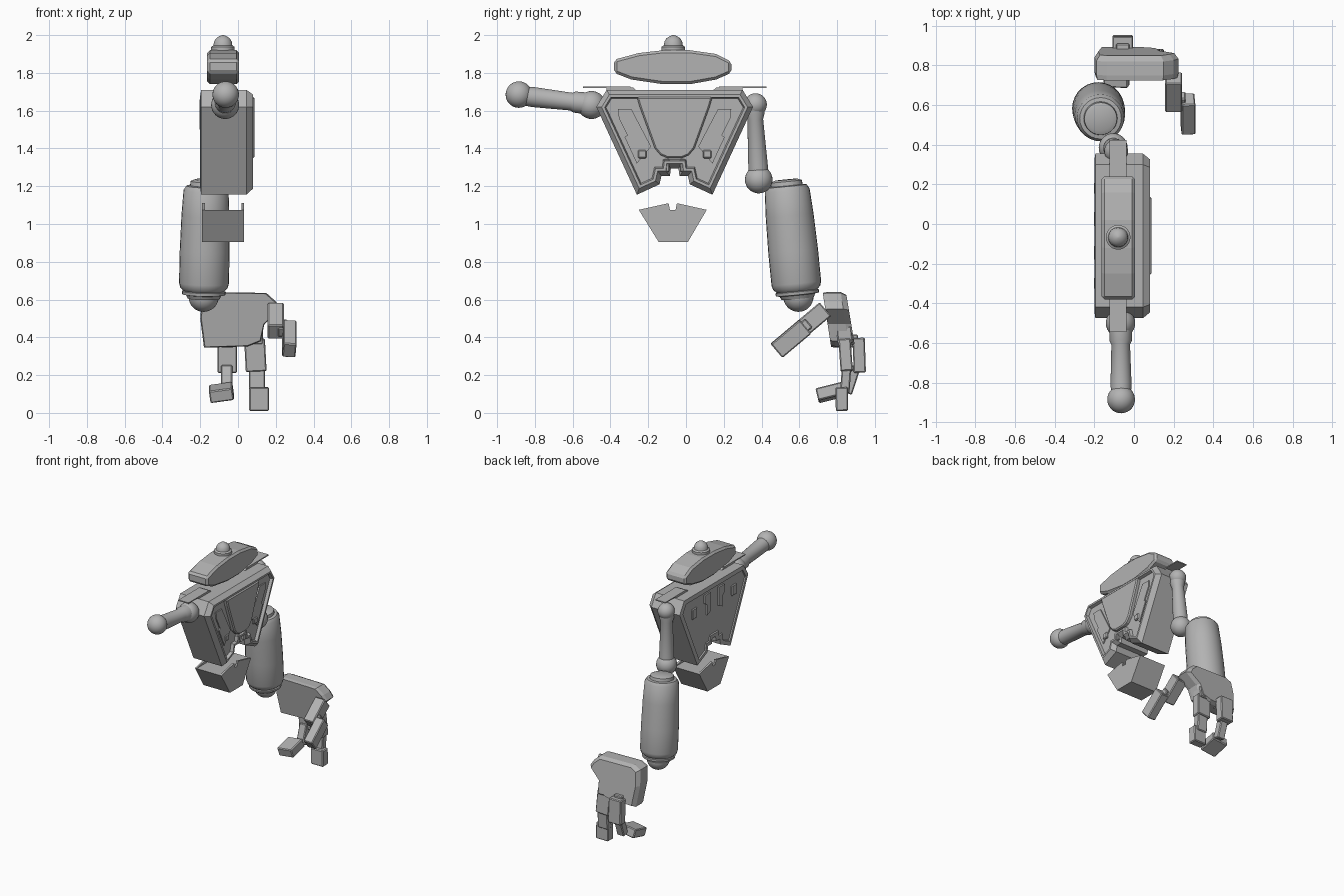
import bpy, bmesh, math
from mathutils import Vector, Matrix

if "Cube" in bpy.data.objects:
    bpy.data.objects.remove(bpy.data.objects["Cube"])

grey = bpy.data.materials.new("mid grey")
grey.diffuse_color = (0.45, 0.45, 0.45, 1)
grey.use_nodes = True
grey.node_tree.nodes["Principled BSDF"].inputs["Base Color"].default_value = grey.diffuse_color


def finish(name, bm, bevel=0, smooth=False):
    bmesh.ops.recalc_face_normals(bm, faces=bm.faces)
    me = bpy.data.meshes.new(name)
    bm.to_mesh(me)
    bm.free()
    ob = bpy.data.objects.new(name, me)
    bpy.context.collection.objects.link(ob)
    me.materials.append(grey)
    if bevel:
        m = ob.modifiers.new("bevel", 'BEVEL')
        m.width, m.segments = bevel, 1
    if smooth:
        bpy.context.view_layer.objects.active = ob
        ob.select_set(True)
        bpy.ops.object.shade_smooth_by_angle(angle=math.radians(35))
        ob.select_set(False)
    return ob


def prism(pts, x0, x1):
    """Extrude a (y, z) outline from x0 to x1."""
    bm = bmesh.new()
    a = [bm.verts.new((x0, y, z)) for y, z in pts]
    b = [bm.verts.new((x1, y, z)) for y, z in pts]
    ends = [bm.faces.new(a[::-1]), bm.faces.new(b)]
    for i in range(len(pts)):
        j = (i + 1) % len(pts)
        bm.faces.new((a[i], a[j], b[j], b[i]))
    bmesh.ops.recalc_face_normals(bm, faces=bm.faces)
    return bm, ends


def plate(name, pts, x0, x1, bevel=0):
    return finish(name, prism(pts, x0, x1)[0], bevel)


def lathe(name, start, end, profile, n=28):
    """Revolve (distance, radius) pairs about the axis from start to end."""
    s, d = Vector(start), Vector(end) - Vector(start)
    rot = d.to_track_quat('Z', 'Y').to_matrix()
    bm = bmesh.new()
    rings = [[bm.verts.new(s + rot @ Vector((r * math.cos(2 * math.pi * i / n),
              r * math.sin(2 * math.pi * i / n), t * d.length))) for i in range(n)]
             for t, r in profile]
    for a, b in zip(rings, rings[1:]):
        for i in range(n):
            bm.faces.new((a[i], a[(i + 1) % n], b[(i + 1) % n], b[i]))
    bm.faces.new(rings[0])
    bm.faces.new(rings[-1])
    return finish(name, bm, smooth=True)


def ball(name, c, r):
    bm = bmesh.new()
    bmesh.ops.create_uvsphere(bm, u_segments=28, v_segments=16, radius=r,
                              matrix=Matrix.Translation(c))
    return finish(name, bm, smooth=True)


def block(name, c, size, tilt=0, bevel=0.006, roll=0):
    bm = bmesh.new()
    bmesh.ops.create_cube(bm, size=1, matrix=Matrix.Translation(c)
                          @ Matrix.Rotation(math.radians(tilt), 4, 'X')
                          @ Matrix.Rotation(math.radians(roll), 4, 'Y')
                          @ Matrix.Diagonal((*size, 1)))
    return finish(name, bm, bevel)


# Head: long faceted pod with a rounded knob on top
plate("head", [(-.38, 1.87), (-.25, 1.905), (-.12, 1.92), (.02, 1.92), (.16, 1.90),
               (.24, 1.86), (.24, 1.80), (.16, 1.765), (.02, 1.74), (-.12, 1.74),
               (-.29, 1.765), (-.38, 1.80)], -.163, .005, .014)
lathe("head_knob", (-.08, -.067, 1.90), (-.08, -.067, 2.0),
      [(0, .062), (.38, .062), (.46, .05), (.65, .047), (.82, .037), (.94, .02), (1, .004)])

# Torso: tapered chest with chamfered rim and recessed panels
MID = -.06
half = [(.36, 1.71), (.415, 1.62), (.20, 1.155), (.08, 1.21), (.07, 1.255), (.025, 1.255),
        (.02, 1.295)]
outline = [(MID + y, z) for y, z in half] + [(MID - y, z) for y, z in reversed(half)]
bm, (back, face) = prism(outline, -.195, .045)
for f, steps in ((face, [(.025, .035), (.014, 0), (.007, -.022)]),
                 (back, [(.03, .005), (.005, -.008)])):
    for w, d in steps:
        bmesh.ops.inset_region(bm, faces=[f], thickness=w, depth=d, use_even_offset=True)
finish("torso", bm)

shield = [(.20, 1.672), (.185, 1.62), (.105, 1.40), (.075, 1.365), (.04, 1.35)]
plate("chest_shield", [(MID + y, z) for y, z in shield]
      + [(MID - y, z) for y, z in reversed(shield)], .05, .088, .008)

for s in (-1, 1):
    # Stepped side panels, vents and small brackets, mirrored about the chest centre
    plate("side_panel", [(MID + s * y, z) for y, z in
          [(.23, 1.61), (.30, 1.61), (.295, 1.56), (.25, 1.47), (.265, 1.46),
           (.20, 1.32), (.125, 1.41)]], .05, .067)
    block("vent", (.064, MID + s * .172, 1.37), (.02, .045, .045))
    block("lower_bracket", (.062, MID + s * .042, 1.31), (.03, .03, .07))
    plate("back_panel", [(MID + s * y, z) for y, z in
          [(.05, 1.66), (.12, 1.66), (.12, 1.60), (.09, 1.58), (.09, 1.50), (.05, 1.52)]],
          -.203, -.19)
    block("back_vent", (-.196, MID + s * .24, 1.57), (.014, .06, .08))
    # Thin shoulder fins
    block("shoulder_fin", (-.08, MID + s * .36, 1.724), (.085, .25, .008), bevel=0)
    plate("fin_foot", [(MID + s * y, z) for y, z in
          [(.20, 1.705), (.22, 1.722), (.36, 1.722), (.36, 1.705)]], -.12, -.04)

# Pelvis: tapered block between two notched cheek plates
plate("pelvis", [(-.25, 1.075), (.11, 1.075), (.01, .905), (-.145, .905)], -.185, .025)
cheek = [(-.25, 1.075), (-.092, 1.11), (-.085, 1.075), (-.055, 1.075), (-.048, 1.11),
         (.11, 1.075), (.01, .905), (-.145, .905)]
plate("pelvis_cheek_left", cheek, -.19, -.175)
plate("pelvis_cheek_right", cheek, .018, .033)

# Raised forward arm
ball("front_shoulder", (-.068, -.50, 1.63), .074)
lathe("front_upper_arm", (-.068, -.50, 1.635), (-.065, -.86, 1.678),
      [(0, .058), (.25, .056), (.3, .047), (.85, .053), (1, .05)])
ball("front_elbow", (-.065, -.885, 1.685), .07)

# Hanging arm
ball("rear_shoulder", (-.09, .368, 1.632), .06)
lathe("rear_upper_arm", (-.09, .362, 1.63), (-.105, .385, 1.25),
      [(0, .05), (.12, .052), (.2, .042), (.85, .052), (1, .05)])
ball("rear_elbow", (-.105, .385, 1.235), .073)
lathe("forearm", (-.168, .53, 1.235), (-.182, .592, .605),
      [(0, .06), (.015, .082), (.05, .085), (.055, .105), (.09, .119), (.3, .127),
       (.6, .132), (.87, .132), (.91, .125), (.935, .108), (.94, .116), (.965, .114),
       (.97, .095), (1, .085)])
ball("wrist", (-.182, .595, .615), .08)

# Hand: sheared palm slab, bulging at the back of the hand
palm = [(-.19, .615), (-.14, .64), (.15, .635), (.20, .59), (.225, .55), (.14, .47),
        (.12, .38), (.05, .352), (-.18, .345), (-.20, .50)]
bm = bmesh.new()
layers = [[bm.verts.new((x * k, y - (z - .5) * .15, .49 + (z - .49) * k)) for x, z in palm]
          for y, k in ((.745, .97), (.77, 1), (.84, 1), (.87, .9))]
bm.faces.new(layers[0])
bm.faces.new(layers[-1])
for a, b in zip(layers, layers[1:]):
    for i in range(len(palm)):
        j = (i + 1) % len(palm)
        bm.faces.new((a[i], a[j], b[j], b[i]))
finish("palm", bm)

# Thumb pointing forward and down
block("thumb_base", (.20, .665, .488), (.085, .19, .095), 40)
block("thumb_tip", (.272, .555, .393), (.07, .20, .095), 40, roll=4)
block("thumb_joint", (.235, .62, .45), (.05, .08, .06), 40)

# Two fingers
block("inner_finger_base", (-.057, .917, .305), (.105, .065, .185), 2)
block("inner_finger_knuckle", (-.057, .87, .38), (.07, .08, .07))
block("inner_finger_middle", (-.06, .875, .175), (.06, .055, .15), -18)
block("inner_finger_tip", (-.088, .765, .108), (.125, .145, .066), 14, roll=-8)
block("outer_finger_base", (.092, .845, .305), (.11, .065, .17), 4, roll=-3)
block("outer_finger_knuckle", (.092, .84, .41), (.08, .08, .09), 6)
block("outer_finger_middle", (.10, .845, .17), (.085, .05, .13), -4)
block("outer_finger_tip", (.112, .825, .073), (.105, .066, .125), 1)
